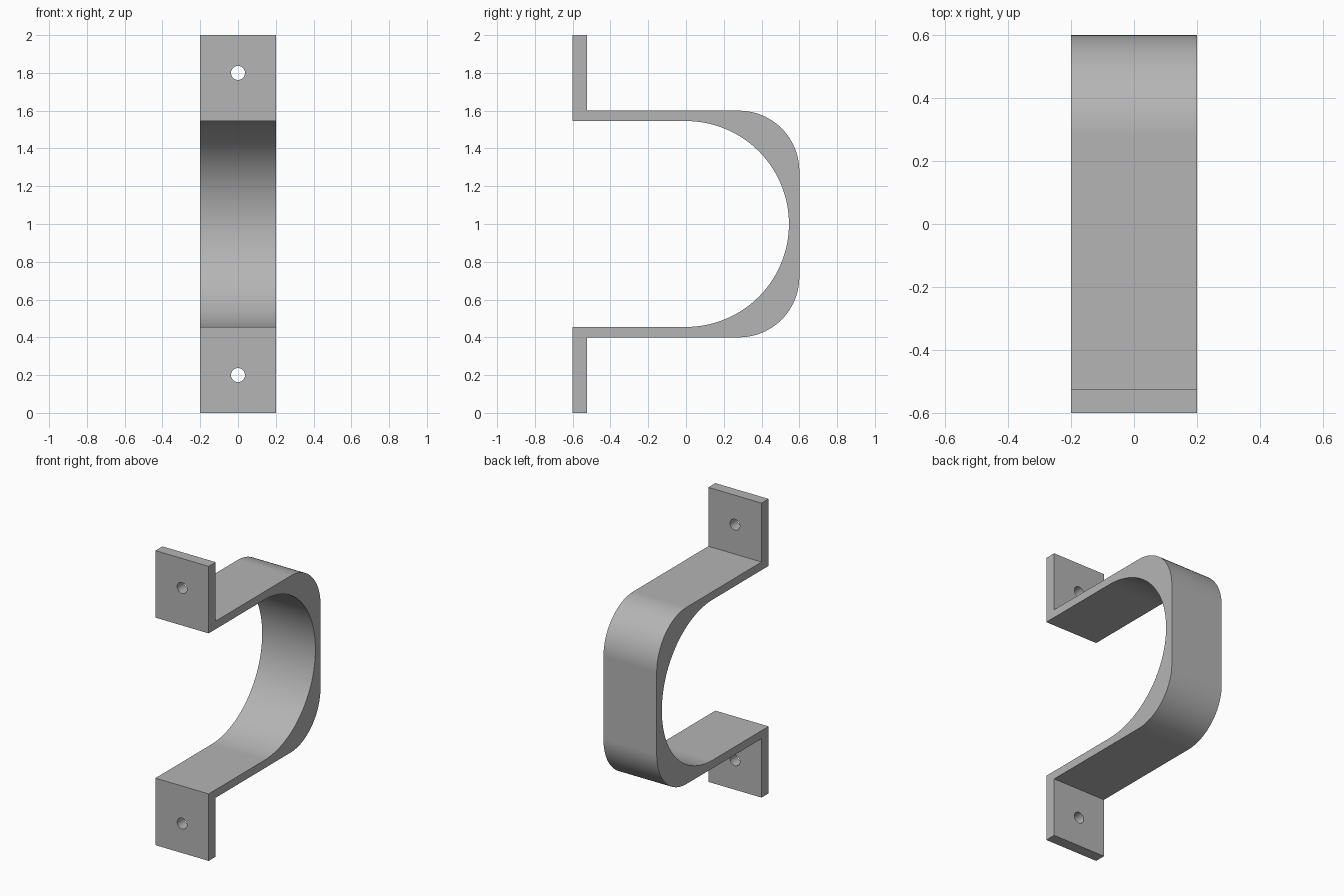
import bpy, bmesh
from math import sin, cos, radians

cube = bpy.data.objects.get("Cube")
if cube:
    bpy.data.objects.remove(cube, do_unlink=True)

HALF_WIDTH = 0.2
FRONT, BACK = -0.6, 0.6
FLANGE_Y = -0.525        # rear face of the mounting flanges
MID_Z = 1.0
OUTER, INNER = 0.6, 0.545  # half heights of the strap
CORNER = 0.32
HOLE_Z = 0.8             # hole distance from the middle
HOLE_RADIUS = 0.037

steel = bpy.data.materials.new("grey steel")
steel.use_nodes = True
grey = (0.46, 0.46, 0.46, 1)
steel.diffuse_color = grey
steel.node_tree.nodes["Principled BSDF"].inputs["Base Color"].default_value = grey


def arc(cy, cz, radius, start, end, steps):
    """Points on an arc in the side plane, angles in degrees."""
    angles = [radians(start + (end - start) * i / steps) for i in range(steps + 1)]
    return [(cy + radius * cos(a), cz + radius * sin(a)) for a in angles]


# Side profile, measured from the middle height
centre_y, centre_z = BACK - CORNER, OUTER - CORNER
profile = [(FRONT, -1), (FLANGE_Y, -1), (FLANGE_Y, -OUTER)]
profile += arc(centre_y, -centre_z, CORNER, -90, 0, 24)
profile += arc(centre_y, centre_z, CORNER, 0, 90, 24)
profile += [(FLANGE_Y, OUTER), (FLANGE_Y, 1), (FRONT, 1), (FRONT, INNER)]
profile += arc(0, 0, INNER, 90, -90, 64)
profile += [(FRONT, -INNER)]

# Bracket body, extruded across its width
bm = bmesh.new()
side = bm.faces.new([bm.verts.new((-HALF_WIDTH, y, z + MID_Z)) for y, z in profile])
new = bmesh.ops.extrude_face_region(bm, geom=[side])["geom"]
bmesh.ops.translate(bm, vec=(2 * HALF_WIDTH, 0, 0),
                    verts=[g for g in new if isinstance(g, bmesh.types.BMVert)])
bmesh.ops.recalc_face_normals(bm, faces=bm.faces)
mesh = bpy.data.meshes.new("pipe_bracket")
bm.to_mesh(mesh)
bm.free()
mesh.materials.append(steel)
bracket = bpy.data.objects.new("pipe_bracket", mesh)
bpy.context.collection.objects.link(bracket)

# Screw holes through both flanges
for name, sign in (("lower", -1), ("upper", 1)):
    bpy.ops.mesh.primitive_cylinder_add(
        vertices=32, radius=HOLE_RADIUS, depth=0.3,
        location=(0, (FRONT + FLANGE_Y) / 2, MID_Z + sign * HOLE_Z),
        rotation=(radians(90), 0, 0))
    cutter = bpy.context.object
    cutter.name = name + "_hole_cutter"
    cutter.hide_render = True
    cutter.data.materials.append(steel)
    cut = bracket.modifiers.new(name + "_hole", "BOOLEAN")
    cut.operation = "DIFFERENCE"
    cut.solver = "EXACT"
    cut.object = cutter
    bpy.context.view_layer.objects.active = bracket
    bpy.ops.object.modifier_apply(modifier=cut.name)
    bpy.data.objects.remove(cutter, do_unlink=True)

# Smooth bends with crisp edges and flat straights
bpy.ops.object.select_all(action="DESELECT")
bracket.select_set(True)
bpy.context.view_layer.objects.active = bracket
bpy.ops.object.shade_smooth_by_angle(angle=radians(30))
weighted = bracket.modifiers.new("flat_straights", "WEIGHTED_NORMAL")
weighted.keep_sharp = True
